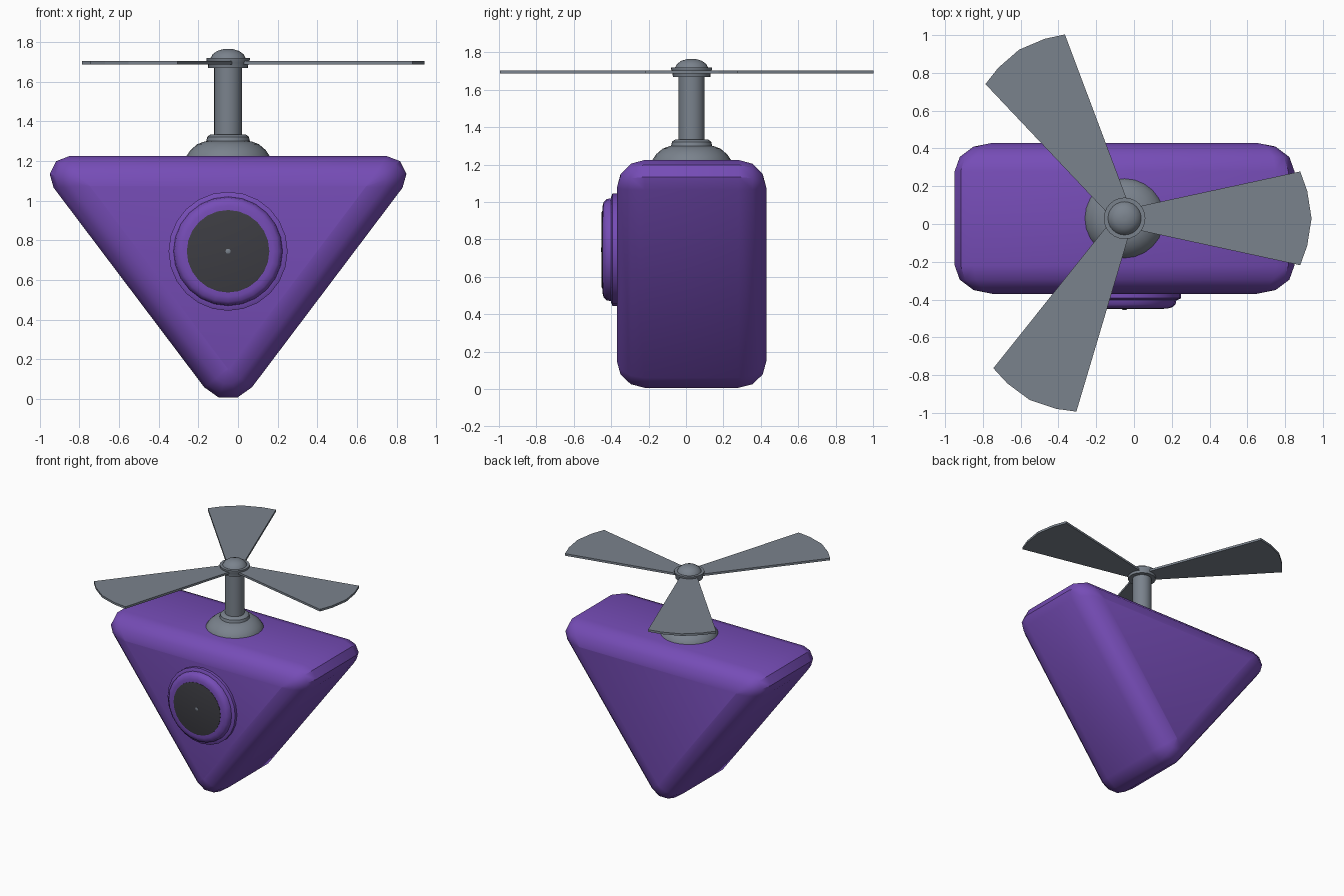
import bpy, bmesh, math
from mathutils import Vector, Matrix

if "Cube" in bpy.data.objects:
    bpy.data.objects.remove(bpy.data.objects["Cube"])

CX, CY = -0.05, 0.03          # shared axis of body and rotor


def material(name, rgb):
    m = bpy.data.materials.new(name)
    m.diffuse_color = (*rgb, 1)
    m.use_nodes = True
    m.node_tree.nodes["Principled BSDF"].inputs["Base Color"].default_value = m.diffuse_color
    return m


PURPLE = material("purple", (0.18, 0.073, 0.47))
GREY = material("grey", (0.195, 0.225, 0.265))
DARK = material("dark grey", (0.046, 0.046, 0.055))


def finish(name, bm, mat, smooth=35):
    bmesh.ops.remove_doubles(bm, verts=bm.verts, dist=0.0005)
    bmesh.ops.recalc_face_normals(bm, faces=bm.faces)
    me = bpy.data.meshes.new(name)
    bm.to_mesh(me)
    bm.free()
    ob = bpy.data.objects.new(name, me)
    bpy.context.collection.objects.link(ob)
    me.materials.append(mat)
    if smooth:
        bpy.ops.object.select_all(action='DESELECT')
        ob.select_set(True)
        bpy.context.view_layer.objects.active = ob
        bpy.ops.object.shade_smooth_by_angle(angle=math.radians(smooth))
    return ob


def loft(bm, rings):
    """Skin a list of equal-length point rings and cap both ends."""
    vs = [[bm.verts.new(p) for p in r] for r in rings]
    n = len(vs[0])
    for a, b in zip(vs, vs[1:]):
        for i in range(n):
            bm.faces.new((a[i], a[(i + 1) % n], b[(i + 1) % n], b[i]))
    bm.faces.new(vs[0])
    bm.faces.new(vs[-1])


def lathe(name, profile, mat, matrix, n=24):
    """Turn (radius, height) pairs around the local z axis."""
    bm = bmesh.new()
    loft(bm, [[matrix @ Vector((r * math.cos(2 * math.pi * i / n),
                                r * math.sin(2 * math.pi * i / n), h))
               for i in range(n)] for r, h in profile])
    return finish(name, bm, mat)


def rounded_triangle(inset, t, y, seg=3):
    """Triangle outline moved inward by inset, corners rounded over length t."""
    base = [Vector((-1.0, 0, 1.225)), Vector((1.0, 0, 1.225)), Vector((0, 0, -0.1))]
    pts = []
    for i, p in enumerate(base):
        u = (base[i - 1] - p).normalized()
        v = (base[(i + 1) % 3] - p).normalized()
        half = u.angle(v) / 2
        d = (u + v).normalized()
        q = p + d * (inset / math.sin(half))
        c = q + d * (t / math.cos(half))
        radius = t * math.tan(half)
        s, e = (q + u * t - c).normalized(), (q + v * t - c).normalized()
        for k in range(seg + 1):
            pts.append(c + s.slerp(e, k / seg) * radius + Vector((CX, y, 0)))
    return pts


# Body: triangular block with all edges rounded
R, HALF = 0.15, 0.40
rings = []
for a in (0, 30, 60, 90):
    s, c = math.sin(math.radians(a)), math.cos(math.radians(a))
    rings.append((R * (1 - s), max(0.2 * s, 0.003), HALF - R + R * c))
bm = bmesh.new()
loft(bm, [rounded_triangle(i, t, CY - y) for i, t, y in rings]
     + [rounded_triangle(i, t, CY + y) for i, t, y in reversed(rings)])
finish("body", bm, PURPLE, 40)

# Eye: stepped rim, dark disc and centre pin, all facing the front
front = Matrix.Translation((CX, 0, 0.745)) @ Matrix.Rotation(math.radians(90), 4, 'X')
lathe("eye_rim", [(0.30, 0.355), (0.30, 0.393), (0.28, 0.402), (0.275, 0.402),
                  (0.27, 0.425), (0.255, 0.44), (0.23, 0.447), (0.20, 0.447)],
      PURPLE, front)
lathe("eye_disc", [(0.208, 0.44), (0.208, 0.449), (0.20, 0.451)], DARK, front)
lathe("eye_pin", [(0.013, 0.44), (0.013, 0.453), (0.008, 0.455)], GREY, front, 10)

# Rotor base, shaft and hub
axis = Matrix.Translation((CX, CY, 0))
lathe("rotor_base", [(0.215, 1.20), (0.21, 1.225), (0.19, 1.255), (0.155, 1.285),
                     (0.12, 1.298), (0.11, 1.30), (0.105, 1.322), (0.09, 1.333),
                     (0.06, 1.335)], GREY, axis)
lathe("rotor_shaft", [(0.07, 1.32), (0.07, 1.69)], GREY, axis)
lathe("rotor_hub", [(0.07, 1.668), (0.10, 1.668), (0.103, 1.695), (0.11, 1.71),
                    (0.11, 1.72), (0.088, 1.72), (0.078, 1.738), (0.055, 1.755),
                    (0.025, 1.764), (0.008, 1.765)], GREY, axis)

# Rotor blades: flat fans with curved tips
for n, (ang, length) in enumerate([(0, 0.99), (122, 1.053), (242.4, 1.085)], 1):
    side = [(0.07, 0.062), (length - 0.06, 0.248), (length - 0.023, 0.145)]
    outline = side + [(length, 0)] + [(x, -y) for x, y in reversed(side)]
    m = axis @ Matrix.Rotation(math.radians(ang), 4, 'Z')
    bm = bmesh.new()
    loft(bm, [[m @ Vector((x, y, z)) for x, y in outline] for z in (1.687, 1.704)])
    finish(f"rotor_blade_{n}", bm, GREY, 0)
